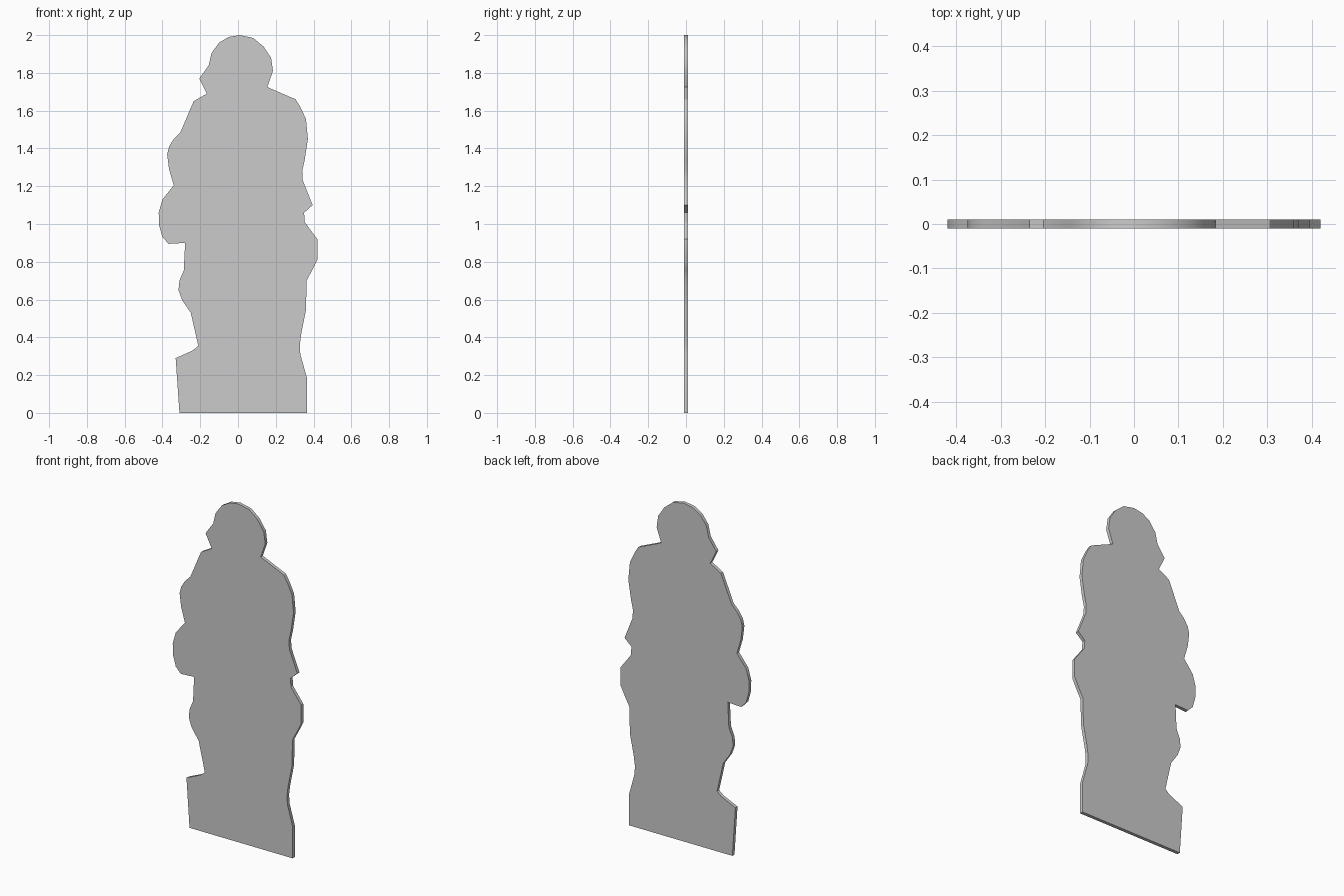
import bpy, bmesh
from math import radians

if "Cube" in bpy.data.objects:
    bpy.data.objects.remove(bpy.data.objects["Cube"])

THICKNESS = 0.02

# Left outline (x, z), from the foot up to the neck
left_body = [(-.31, 0), (-.33, .29), (-.24, .33), (-.21, .355), (-.25, .53), (-.295, .595),
             (-.315, .65), (-.31, .70), (-.287, .755), (-.28, .90), (-.367, .895), (-.40, .93),
             (-.417, .99), (-.42, 1.06), (-.40, 1.13), (-.34, 1.205), (-.365, 1.29),
             (-.375, 1.37), (-.365, 1.41), (-.34, 1.45), (-.305, 1.485), (-.235, 1.65),
             (-.165, 1.69)]
# Head, from left to right
head = [(-.205, 1.77), (-.155, 1.84), (-.14, 1.905), (-.10, 1.96), (-.05, 1.99), (.01, 2.0),
        (.08, 1.985), (.135, 1.94), (.175, 1.88), (.185, 1.81), (.155, 1.725)]
# Right outline, from the shoulder down to the foot
right_body = [(.305, 1.66), (.33, 1.62), (.36, 1.555), (.37, 1.45), (.353, 1.34), (.34, 1.28),
              (.343, 1.23), (.395, 1.10), (.35, 1.06), (.353, 1.01), (.42, .92), (.42, .81),
              (.395, .76), (.363, .70), (.36, .545), (.335, .42), (.327, .36), (.33, .31),
              (.365, .185), (.365, 0)]

# Flat standing cutout: fill the outline, then extrude it through its thickness
bm = bmesh.new()
front = bm.faces.new([bm.verts.new((x, -THICKNESS / 2, z)) for x, z in left_body + head + right_body])
solid = bmesh.ops.extrude_face_region(bm, geom=[front], use_keep_orig=True)
back = [g for g in solid["geom"] if isinstance(g, bmesh.types.BMVert)]
bmesh.ops.translate(bm, verts=back, vec=(0, THICKNESS, 0))
bmesh.ops.recalc_face_normals(bm, faces=bm.faces)
mesh = bpy.data.meshes.new("standing_figure_cutout")
bm.to_mesh(mesh)
bm.free()

cutout = bpy.data.objects.new("standing_figure_cutout", mesh)
bpy.context.collection.objects.link(cutout)
bpy.context.view_layer.objects.active = cutout
cutout.select_set(True)
bpy.ops.object.shade_smooth_by_angle(angle=radians(30))
